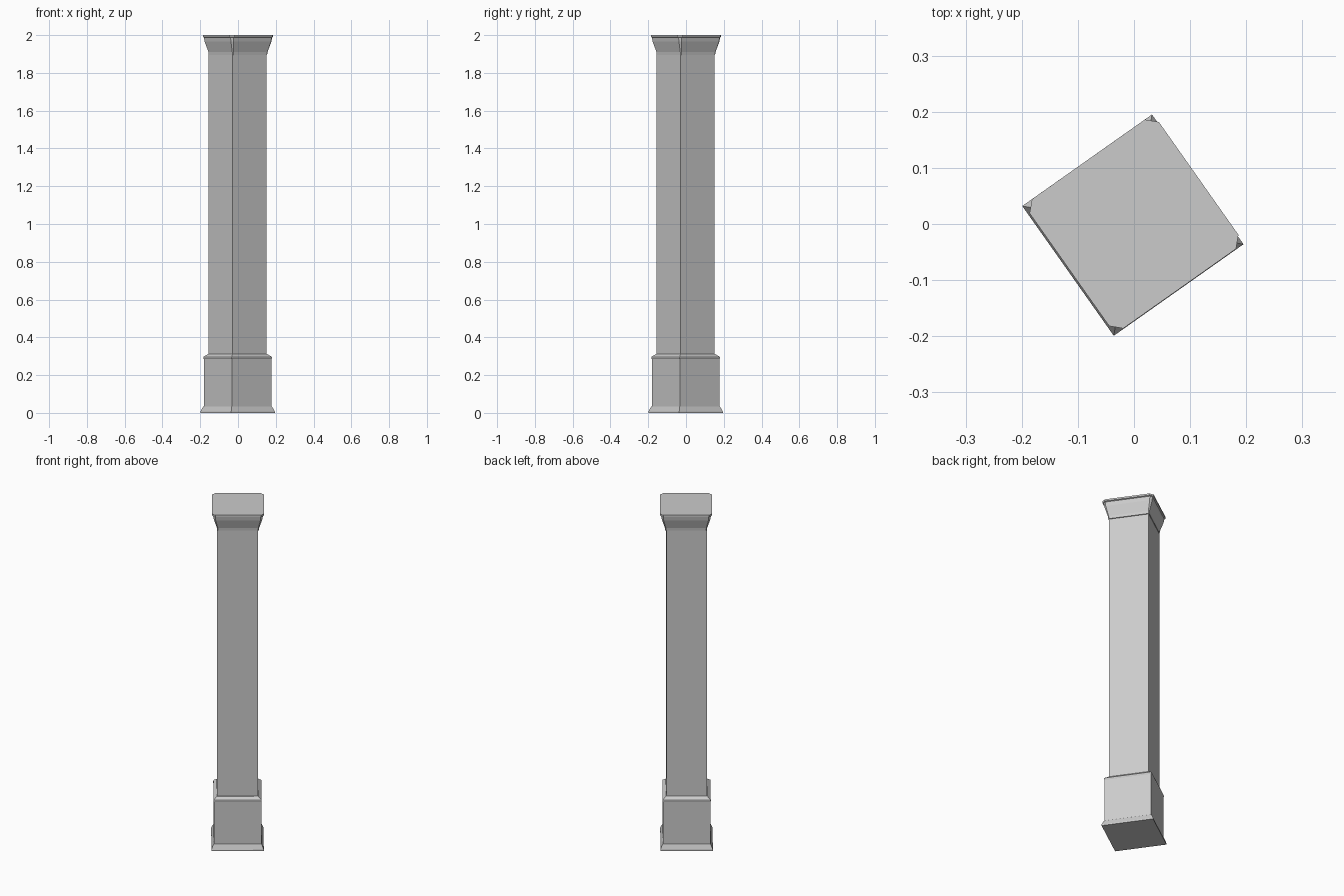
import bpy, bmesh, math

if "Cube" in bpy.data.objects:
    bpy.data.objects.remove(bpy.data.objects["Cube"])

TURN = math.radians(35.2)


def ring(h, c):
    """Square of half-width h with corners cut back by c (c = 0 keeps them sharp)."""
    pts = []
    for k in range(4):
        a = TURN + k * math.pi / 2
        corner = [(h, h)] if c == 0 else [(h, h - c), (h - c, h)]
        for x, y in corner:
            pts.append((x * math.cos(a) - y * math.sin(a),
                        x * math.sin(a) + y * math.cos(a)))
    return pts


def loft(name, profile, offset=0.0):
    """Stack square rings (half-width, corner cut, height) into a closed solid."""
    bm = bmesh.new()
    rings = [[bm.verts.new((x + offset, y + offset, z)) for x, y in ring(h, c)]
             for h, c, z in profile]
    n = len(rings[0])
    for lo, hi in zip(rings, rings[1:]):
        for i in range(n):
            j = (i + 1) % n
            bm.faces.new((lo[i], lo[j], hi[j], hi[i]))
    bm.faces.new(rings[0][::-1])
    bm.faces.new(rings[-1])
    bmesh.ops.recalc_face_normals(bm, faces=bm.faces)
    mesh = bpy.data.meshes.new(name)
    bm.to_mesh(mesh)
    bm.free()
    obj = bpy.data.objects.new(name, mesh)
    bpy.context.collection.objects.link(obj)
    return obj


# Base with flared foot, straight plinth and sloped top lip
loft("plinth", [(0.1415, 0, 0.0), (0.1415, 0, 0.007), (0.131, 0, 0.033),
                (0.1285, 0, 0.035), (0.1285, 0, 0.286), (0.1305, 0, 0.290),
                (0.1295, 0, 0.297), (0.112, 0, 0.312)], -0.002)

# Plain square shaft
loft("shaft", [(0.1097, 0, 0.30), (0.1097, 0, 1.90)], -0.002)

# Flared capital with clipped corners and a thin top slab
loft("capital", [(0.1125, 0.004, 1.895), (0.1140, 0.005, 1.910),
                 (0.1310, 0.010, 1.965), (0.1345, 0.012, 1.987),
                 (0.1410, 0.018, 1.990), (0.1410, 0.018, 2.0)])
